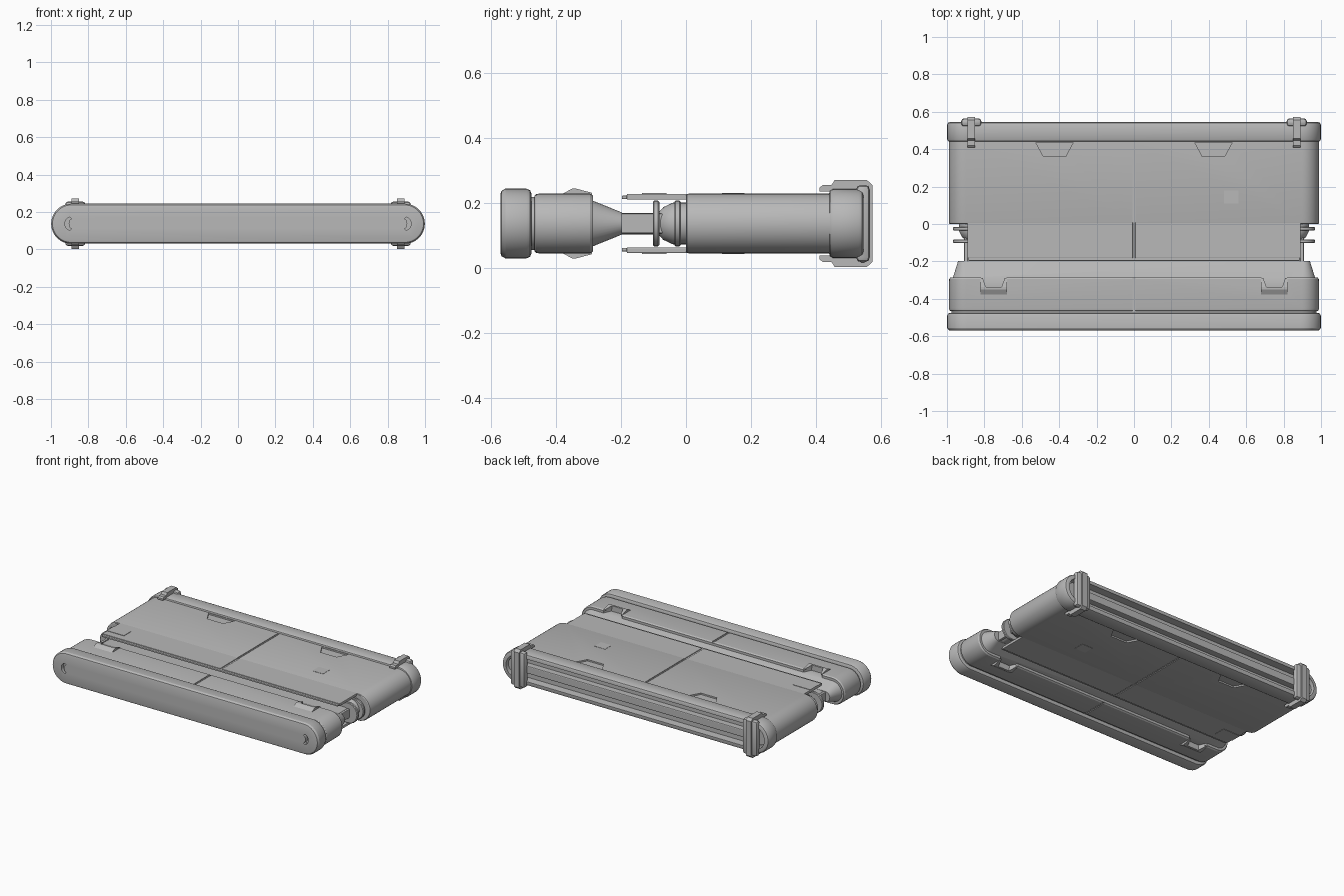
import bpy, bmesh, math
from mathutils import Vector

if "Cube" in bpy.data.objects:
    bpy.data.objects.remove(bpy.data.objects["Cube"], do_unlink=True)

MID = 0.137          # height of the horizontal mirror plane
grey = bpy.data.materials.new("plain grey")
grey.use_nodes = True
grey.diffuse_color = (0.48, 0.48, 0.48, 1)
grey.node_tree.nodes["Principled BSDF"].inputs["Base Color"].default_value = grey.diffuse_color


def finish(name, bm):
    bmesh.ops.recalc_face_normals(bm, faces=bm.faces)
    mesh = bpy.data.meshes.new(name)
    bm.to_mesh(mesh)
    bm.free()
    mesh.materials.append(grey)
    ob = bpy.data.objects.new(name, mesh)
    bpy.context.collection.objects.link(ob)
    return ob


def activate(ob):
    bpy.ops.object.select_all(action='DESELECT')
    ob.select_set(True)
    bpy.context.view_layer.objects.active = ob


def smooth(ob):
    activate(ob)
    bpy.ops.object.shade_smooth_by_angle(angle=math.radians(30))


def bevel(ob, width, segments=2):
    mod = ob.modifiers.new("bevel", 'BEVEL')
    mod.width, mod.segments = width, segments
    activate(ob)
    bpy.ops.object.modifier_apply(modifier=mod.name)
    return ob


def carve(ob, bm):
    cutter = finish("cutter", bm)
    mod = ob.modifiers.new("cut", 'BOOLEAN')
    mod.operation, mod.object, mod.solver = 'DIFFERENCE', cutter, 'EXACT'
    activate(ob)
    bpy.ops.object.modifier_apply(modifier=mod.name)
    bpy.data.objects.remove(cutter, do_unlink=True)


def pill(y, w, h, n=18):
    """Rounded-end outline of half width w and half height h at depth y."""
    pts = []
    for side in (0, 1):
        for i in range(n + 1):
            a = -math.pi / 2 + math.pi * (i / n + side)
            cx = (w - h) * (1 - 2 * side)
            pts.append(Vector((cx + h * math.cos(a), y, MID + h * math.sin(a))))
    return pts


def loft(name, sections):
    """Skin a row of (depth, half width, half height) outlines."""
    bm = bmesh.new()
    rows = [[bm.verts.new(p) for p in pill(*s)] for s in sections]
    for a, b in zip(rows, rows[1:]):
        for i in range(len(a)):
            j = (i + 1) % len(a)
            bm.faces.new((a[i], a[j], b[j], b[i]))
    bm.faces.new(rows[0])
    bm.faces.new(rows[-1])
    return finish(name, bm)


def prism(bm, pts, offset):
    """Extrude a polygon by a vector."""
    a = [bm.verts.new(p) for p in pts]
    b = [bm.verts.new(Vector(p) + Vector(offset)) for p in pts]
    bm.faces.new(a)
    bm.faces.new(b)
    for i in range(len(a)):
        j = (i + 1) % len(a)
        bm.faces.new((a[i], a[j], b[j], b[i]))


def box(bm, x, y, z):
    prism(bm, [(x[0], y[0], z[0]), (x[1], y[0], z[0]),
               (x[1], y[1], z[0]), (x[0], y[1], z[0])], (0, 0, z[1] - z[0]))


def trapezoid(bm, cx, y0, y1, half0, half1, s, depth0, depth1):
    prism(bm, [(cx - half0, y0, MID + s * depth0), (cx + half0, y0, MID + s * depth0),
               (cx + half1, y1, MID + s * depth0), (cx - half1, y1, MID + s * depth0)],
          (0, 0, s * (depth1 - depth0)))


def slab(name, x, y, z, width=0.0):
    bm = bmesh.new()
    box(bm, x, y, z)
    ob = finish(name, bm)
    return bevel(ob, width) if width else ob


# Front rim with a crescent recess at each end
front_rim = loft("front_rim", [(-.57, .982, .09), (-.567, .992, .1), (-.555, .999, .107),
                               (-.49, .999, .107), (-.479, .994, .102), (-.475, .985, .093)])
bm = bmesh.new()
for s in (-1, 1):
    arc = [math.radians(-75 + 15 * i) for i in range(11)]
    outer = [(s * (.89 + .036 * math.cos(a)), -.6, MID + .036 * math.sin(a)) for a in arc]
    inner = [(s * (.885 + .02 * math.cos(a)), -.6, MID + .028 * math.sin(a)) for a in arc]
    prism(bm, outer + inner[::-1], (0, .055, 0))
carve(front_rim, bm)
smooth(front_rim)

smooth(loft("front_collar", [(-.49, .975, .082), (-.455, .975, .082)]))

# Front body with its sloped neck, latch notches and centre seam
front_body = loft("front_body", [(-.466, .98, .084), (-.46, .987, .09), (-.45, .99, .092),
                                 (-.295, .988, .092), (-.286, .982, .086), (-.286, .968, .07),
                                 (-.197, .94, .034)])
bm = bmesh.new()
for s in (-1, 1):
    z = sorted((MID + s * .085, MID + s * .13))
    box(bm, (-.007, .007), (-.47, -.27), z)
    for x in (-.75, .75):
        trapezoid(bm, x, -.337, -.275, .045, .075, s, .07, .13)
carve(front_body, bm)
smooth(front_body)

for s, level in ((-1, "lower"), (1, "upper")):
    for x, side in ((-.75, "right"), (.75, "left")):
        # Wedge-shaped latch lips around each notch
        bm = bmesh.new()
        prof = [(-.385, .088), (-.35, .107), (-.337, .107), (-.288, .094), (-.288, .085)]
        prism(bm, [(x - .07, y, MID + s * z) for y, z in prof], (.14, 0, 0))
        lip = finish(f"{level}_{side}_latch_lip", bm)
        bm = bmesh.new()
        trapezoid(bm, x, -.337, -.275, .042, .064, s, .06, .13)
        carve(lip, bm)

    # Seam fillets inside the centre groove
    slab(f"{level}_front_seam", (-.003, .003), (-.455, -.3),
         sorted((MID + s * .08, MID + s * .091)))

    # Sliding cover plates either side of the neck
    for sx, side in ((-1, "right"), (1, "left")):
        slab(f"{level}_{side}_cover", sorted((sx * .006, sx * .89)), (-.182, .01),
             sorted((MID + s * .073, MID + s * .091)), .003)
    slab(f"{level}_cover_lip", (-.885, .885), (-.197, .01),
         sorted((MID + s * .075, MID + s * .086)), .003)

    # Thin hatches on the covers and back panel
    top = sorted((MID + s * .09, MID + s * .0935))
    slab(f"{level}_cover_hatch", (-.89, -.76), (-.135, -.06), top)
    slab(f"{level}_panel_hatch", (.48, .56), (.11, .18), top)

# Neck and end guide rings
smooth(loft("neck", [(-.21, .9, .033), (-.085, .9, .033), (-.07, .92, .05),
                     (-.04, .935, .064), (.01, .935, .064)]))
for y, name in ((-.092, "front_ring"), (-.026, "back_ring")):
    smooth(loft(name, [(y - .01, .962, .066), (y - .006, .967, .07),
                       (y + .006, .967, .07), (y + .01, .962, .066)]))
for sx, side in ((-1, "right"), (1, "left")):
    slab(f"{side}_neck_rail", sorted((sx * .89, sx * .908)), (-.28, .01),
         (MID - .03, MID + .03), .004)

# Back body with centre seam and finger recesses
back_body = loft("back_body", [(.0, .983, .086), (.003, .988, .09), (.01, .99, .092),
                               (.45, .99, .092)])
bm = bmesh.new()
for s in (-1, 1):
    z = sorted((MID + s * .085, MID + s * .13))
    box(bm, (-.007, .007), (-.01, .435), z)
    for x in (-.425, .425):
        trapezoid(bm, x, .362, .436, .06, .1, s, .082, .13)
carve(back_body, bm)
smooth(back_body)
for s, level in ((-1, "lower"), (1, "upper")):
    slab(f"{level}_back_seam", (-.003, .003), (.005, .435),
         sorted((MID + s * .08, MID + s * .091)))

# Back rim, hollow at the rear, with a long rail inside
smooth(loft("back_rim", [(.44, .985, .094), (.443, .994, .101), (.452, .999, .106),
                         (.53, .999, .106), (.541, .994, .101), (.545, .985, .092),
                         (.545, .968, .076), (.495, .965, .073)]))
slab("rear_rail", (-.86, .86), (.485, .535), (MID - .026, MID + .026), .006)

# Clamps hooked over the rear rim
for sx, side in ((-1, "right"), (1, "left")):
    half = [(.41, .098), (.41, .11), (.42, .118), (.447, .118),
            (.457, .134), (.555, .134), (.573, .118)]
    prof = half + [(y, -z) for y, z in reversed(half)] + [(.528, -.1), (.528, .1)]
    bm = bmesh.new()
    prism(bm, [(sx * .87 - .02, y, MID + z) for y, z in prof], (.04, 0, 0))
    finish(f"{side}_clamp", bm)
    bar = slab(f"{side}_clamp_bar", (sx * .87 - .054, sx * .87 + .054), (.522, .565),
               (MID - .119, MID + .119), .016)
    smooth(bar)
    bm = bmesh.new()
    bmesh.ops.create_cone(bm, cap_ends=True, segments=20, radius1=.05, radius2=.05, depth=.04)
    for v in bm.verts:
        v.co = Vector((sx * .915 + v.co.x, .505 + v.co.z, MID + v.co.y))
    smooth(finish(f"{side}_end_hub", bm))
